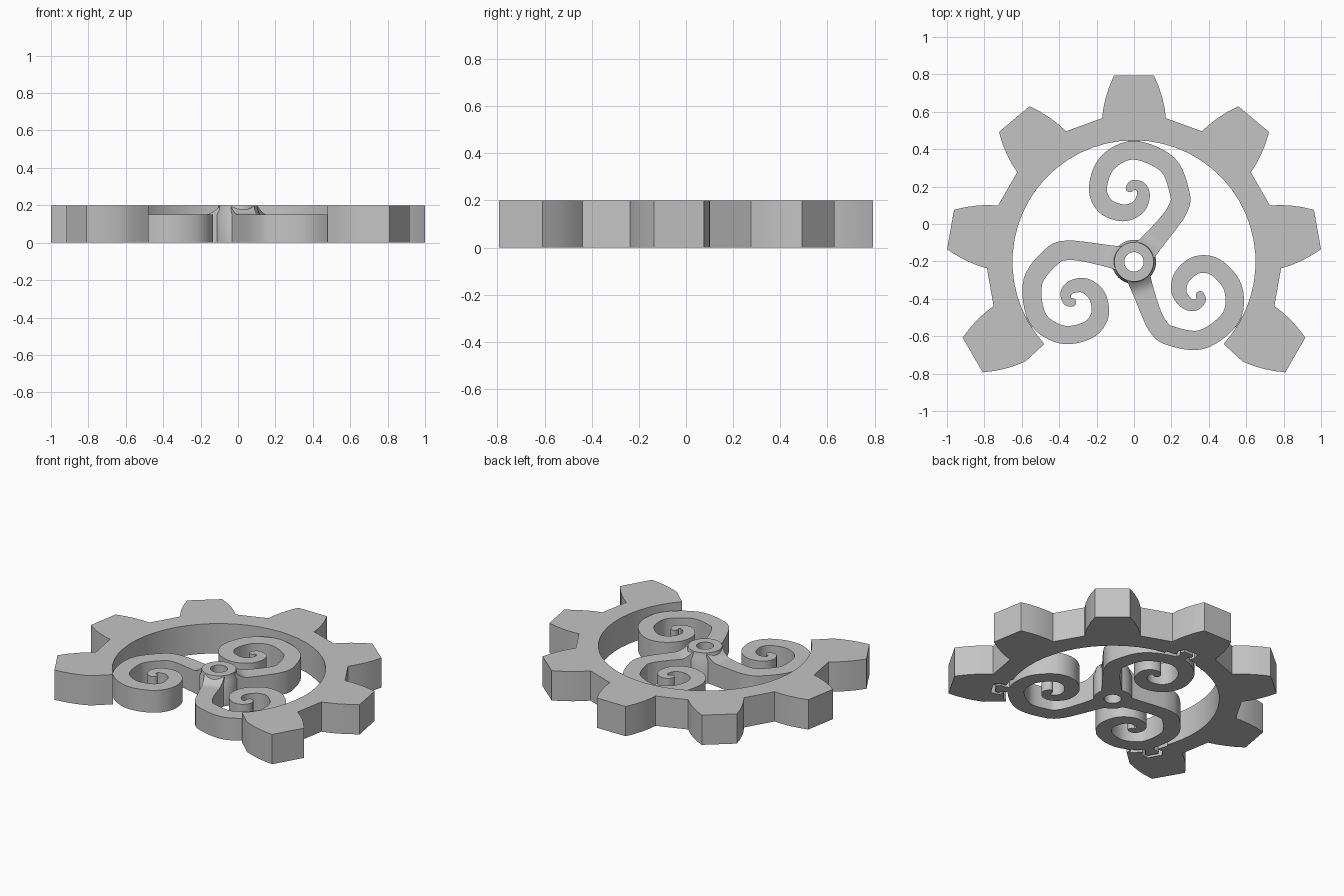
import bpy, bmesh, math
from mathutils import Vector

cube = bpy.data.objects.get("Cube")
if cube:
    bpy.data.objects.remove(cube)

HUB_Y = -0.2025
HEIGHT, ARM_HEIGHT, TAB_HEIGHT = 0.2, 0.15, 0.06
ROOT, INNER = 0.787, 0.65

grey = bpy.data.materials.new("plain_grey")
grey.use_nodes = True
grey.diffuse_color = (0.55, 0.55, 0.55, 1)
bsdf = next(n for n in grey.node_tree.nodes if n.type == 'BSDF_PRINCIPLED')
bsdf.inputs["Base Color"].default_value = grey.diffuse_color
bsdf.inputs["Roughness"].default_value = 0.6


def finish(name, bm, turn=0):
    bmesh.ops.recalc_face_normals(bm, faces=bm.faces)
    mesh = bpy.data.meshes.new(name)
    bm.to_mesh(mesh)
    bm.free()
    mesh.materials.append(grey)
    obj = bpy.data.objects.new(name, mesh)
    bpy.context.collection.objects.link(obj)
    obj.location = (0, HUB_Y, 0)
    obj.rotation_euler.z = math.radians(turn)
    return obj


def smooth(obj):
    bpy.ops.object.select_all(action='DESELECT')
    obj.select_set(True)
    bpy.context.view_layer.objects.active = obj
    bpy.ops.object.shade_smooth_by_angle(angle=math.radians(30))


def prism(name, outline, z0, z1, turn=0):
    bm = bmesh.new()
    face = bm.faces.new([bm.verts.new((x, y, z0)) for x, y in outline])
    top = bmesh.ops.extrude_face_region(bm, geom=[face])["geom"]
    bmesh.ops.translate(bm, vec=(0, 0, z1 - z0),
                        verts=[v for v in top if isinstance(v, bmesh.types.BMVert)])
    return finish(name, bm, turn)


def polar(r, degrees):
    a = math.radians(degrees)
    return r * math.cos(a), r * math.sin(a)


def mirrored(half):
    return half + [(-x, y) for x, y in reversed(half)]


# Open gear ring: seven of nine teeth, counter-clockwise from the lower right
flank = [(ROOT * math.sin(math.radians(12.5)), ROOT * math.cos(math.radians(12.5))),
         (0.164, 0.82), (0.152, 0.875), (0.133, 0.935), (0.107, 0.996)]
outline = []
for i in range(7):
    a = math.radians(-120 + 40 * i)
    outline += [(x * math.cos(a) - y * math.sin(a), x * math.sin(a) + y * math.cos(a))
                for x, y in mirrored(flank)]
steps = 40
outline += [polar(INNER, 222.5 - 265 * i / steps) for i in range(steps + 1)]
ring = prism("gear_ring", outline, 0, HEIGHT)

# Shallow sockets under the ring, each with a loose locking tab
socket = mirrored([(0.13, 0.6), (0.12, 0.652), (0.05, 0.668), (0.065, 0.7), (0.05, 0.745)])
tab = mirrored([(0.03, 0.6), (0.03, 0.672), (0.045, 0.698), (0.035, 0.722)])
for turn in (0, 120, 240):
    cutter = prism("socket_cutter", socket, -0.05, TAB_HEIGHT, turn)
    cutter.hide_render = True
    mod = ring.modifiers.new("socket", 'BOOLEAN')
    mod.operation, mod.solver, mod.object = 'DIFFERENCE', 'EXACT', cutter
    bpy.context.view_layer.objects.active = ring
    bpy.ops.object.modifier_apply(modifier=mod.name)
    bpy.data.objects.remove(cutter)
    prism("locking_tab", tab, 0, TAB_HEIGHT, turn)
smooth(ring)

# Hub: turned collar with a bore
bm = bmesh.new()
profile = [(0.052, 0), (0.118, 0), (0.118, 0.15), (0.109, 0.17), (0.105, HEIGHT), (0.052, HEIGHT)]
verts = [bm.verts.new((r, 0, z)) for r, z in profile]
edges = [bm.edges.new((verts[i - 1], verts[i])) for i in range(len(verts))]
bmesh.ops.spin(bm, geom=verts + edges, cent=(0, 0, 0), axis=(0, 0, 1),
               angle=math.tau, steps=48, use_merge=True)
bmesh.ops.remove_doubles(bm, verts=bm.verts, dist=0.0001)
smooth(finish("hub", bm))

# Spiral centre line: x, y, width
path = [Vector(p) for p in (
    (0.052, 0.054, 0.13), (0.11, 0.12, 0.115), (0.188, 0.213, 0.105), (0.235, 0.285, 0.105),
    (0.246, 0.36, 0.105), (0.18, 0.52, 0.103), (0, 0.597, 0.1), (-0.142, 0.53, 0.098),
    (-0.193, 0.395, 0.096), (-0.155, 0.3, 0.094), (-0.06, 0.262, 0.09),
    (0.02, 0.29, 0.08), (0.05, 0.353, 0.07), (0.037, 0.398, 0.06),
    (-0.003, 0.413, 0.05), (-0.022, 0.395, 0.045))]


def spline(points, n):
    pts = [2 * points[0] - points[1]] + points + [2 * points[-1] - points[-2]]
    out = []
    for p, q, r, s in zip(pts, pts[1:], pts[2:], pts[3:]):
        for i in range(n):
            t = i / n
            out.append(0.5 * (2 * q + (r - p) * t + (2 * p - 5 * q + 4 * r - s) * t ** 2
                              + (3 * q - p - 3 * r + s) * t ** 3))
    return out + [points[-1]]


def spiral_arm(name, turn):
    line = spline(path, 6)
    end, half = line[-1], line[-1].z / 2
    ahead = (line[-1] - line[-2]).xy.normalized()
    # Rounded tip
    for t in (0.4, 0.7, 0.9, 0.99):
        p = end.xy + ahead * half * t
        line.append(Vector((p.x, p.y, 2 * half * math.sqrt(1 - t * t))))
    bm = bmesh.new()
    rows = []
    for i, p in enumerate(line):
        d = (line[min(i + 1, len(line) - 1)] - line[max(i - 1, 0)]).xy.normalized()
        side = Vector((-d.y, d.x)) * p.z / 2
        row = []
        for q, top in ((p.xy + side, 0), (p.xy - side, 0), (p.xy - side, 1), (p.xy + side, 1)):
            # Top sweeps up to the collar near the hub
            rise = min(1, max(0, 1 - (q.length - 0.105) / 0.075)) ** 2
            z = top * (ARM_HEIGHT + 0.048 * rise)
            row.append(bm.verts.new((q.x, q.y, z)))
        rows.append(row)
    for a, b in zip(rows, rows[1:]):
        for k in range(4):
            bm.faces.new((a[k - 1], a[k], b[k], b[k - 1]))
    bm.faces.new(rows[0])
    bm.faces.new(rows[-1])
    smooth(finish(name, bm, turn))


for name, turn in (("back_spiral", 0), ("right_spiral", 120), ("left_spiral", 240)):
    spiral_arm(name, turn)
